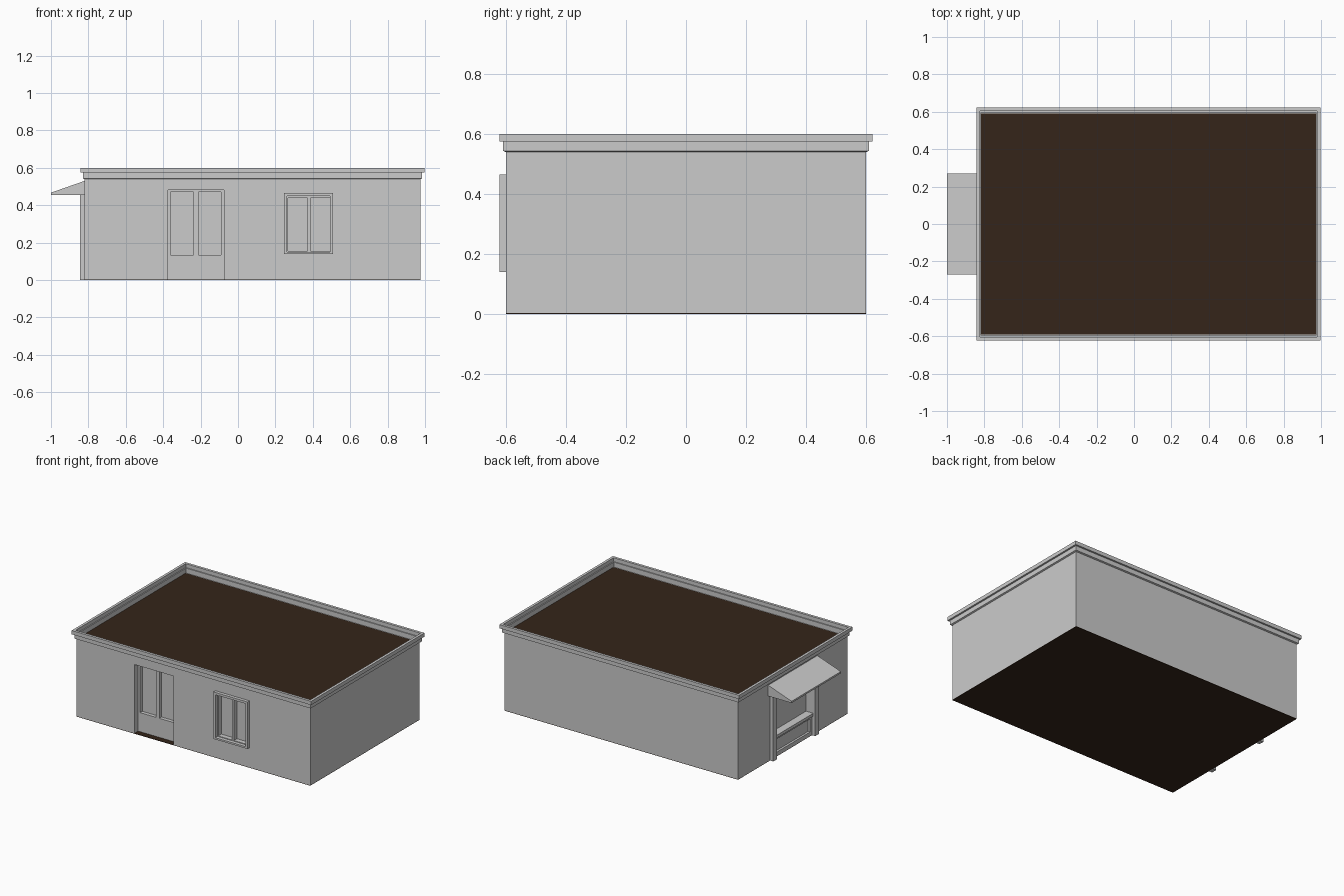
import bpy, bmesh

if "Cube" in bpy.data.objects:
    bpy.data.objects.remove(bpy.data.objects["Cube"])

X0, X1, Y = -0.82, 0.975, 0.6      # wall footprint


def mesh_object(name, bm, mat=None):
    bmesh.ops.recalc_face_normals(bm, faces=bm.faces)
    me = bpy.data.meshes.new(name)
    bm.to_mesh(me)
    bm.free()
    ob = bpy.data.objects.new(name, me)
    bpy.context.collection.objects.link(ob)
    if mat:
        me.materials.append(mat)
    return ob


def add_box(bm, x0, x1, y0, y1, z0, z1):
    vs = bmesh.ops.create_cube(bm, size=1)["verts"]
    for v in vs:
        v.co = (x1 if v.co.x > 0 else x0, y1 if v.co.y > 0 else y0, z1 if v.co.z > 0 else z0)


def boxes(name, *dims, mat=None):
    bm = bmesh.new()
    for d in dims:
        add_box(bm, *d)
    return mesh_object(name, bm, mat)


def front_frame(name, x0, x1, z0, z1, y0, y1, side, top, bottom, mullion=0):
    """Rectangular frame facing the front, with an optional centre mullion."""
    parts = [(x0, x0 + side, y0, y1, z0, z1), (x1 - side, x1, y0, y1, z0, z1),
             (x0 + side, x1 - side, y0, y1, z0, z0 + bottom),
             (x0 + side, x1 - side, y0, y1, z1 - top, z1)]
    if mullion:
        c = (x0 + x1) / 2
        parts.append((c - mullion / 2, c + mullion / 2, y0, y1, z0 + bottom, z1 - top))
    return boxes(name, *parts)


def cut(target, name, *dims):
    cutter = boxes(name, dims)
    cutter.hide_render = True
    mod = target.modifiers.new(name, 'BOOLEAN')
    mod.operation, mod.solver, mod.object = 'DIFFERENCE', 'EXACT', cutter
    bpy.context.view_layer.objects.active = target
    bpy.ops.object.modifier_apply(modifier=name)
    bpy.data.objects.remove(cutter)


brown = bpy.data.materials.new("dark_brown")
brown.diffuse_color = (0.035, 0.018, 0.010, 1)
brown.use_nodes = True
brown.node_tree.nodes["Principled BSDF"].inputs["Base Color"].default_value = brown.diffuse_color

# Walls with door, window and counter openings
walls = boxes("walls", (X0, X1, -Y, Y, 0.003, 0.54))
cut(walls, "door_cut", -0.375, -0.075, -0.7, -0.535, -0.1, 0.48)
cut(walls, "window_cut", 0.262, 0.497, -0.7, -0.565, 0.15, 0.45)
cut(walls, "counter_cut", -0.9, -0.775, -0.21, 0.21, 0.15, 0.45)
cut(walls, "counter_panel_cut", -0.9, -0.805, -0.19, 0.19, 0.03, 0.12)

# Floor and roof
boxes("floor", (X0, X1, -Y, Y, 0, 0.003), mat=brown)
boxes("roof", (X0, X1, -0.592, 0.592, 0.536, 0.541), mat=brown)

# Stepped cornice: (outward offset, height) profile swept round the walls
profile = [(-0.003, 0.538), (0.01, 0.543), (0.01, 0.574), (0.022, 0.574),
           (0.022, 0.6), (0.004, 0.6), (0.004, 0.574), (-0.003, 0.574)]
bm = bmesh.new()
rings = [[bm.verts.new((x, y, z)) for x, y in
          ((X0 - o, -Y - o), (X1 + o, -Y - o), (X1 + o, Y + o), (X0 - o, Y + o))]
         for o, z in profile]
for i, a in enumerate(rings):
    b = rings[(i + 1) % len(rings)]
    for k in range(4):
        n = (k + 1) % 4
        bm.faces.new((a[k], a[n], b[n], b[k]))
mesh_object("cornice", bm)

# Double door: leaf with two sunken panes
front_frame("door_leaf", -0.375, -0.075, 0.003, 0.48, -0.56, -0.535,
            0.015, 0.01, 0.132, mullion=0.026)

# Window: raised surround and sash with two panes
front_frame("window_surround", 0.246, 0.508, 0.139, 0.465, -0.622, -0.595,
            0.016, 0.016, 0.012)
front_frame("window_sash", 0.262, 0.497, 0.15, 0.45, -0.598, -0.565,
            0.006, 0.011, 0.006, mullion=0.016)

# Serving counter: posts and ledge
for s, label in ((1, "back"), (-1, "front")):
    boxes(label + "_awning_post",
          (-0.845, X0 + 0.002, min(s * 0.21, s * 0.25), max(s * 0.21, s * 0.25), 0, 0.47))
boxes("counter_ledge", (-0.83, -0.775, -0.21, 0.21, 0.135, 0.155))

# Sloping awning wedge
bm = bmesh.new()
side = [bm.verts.new((x, -0.27, z)) for x, z in
        ((-1, 0.455), (X0, 0.455), (X0, 0.53), (-1, 0.467))]
face = bm.faces.new(side)
ext = bmesh.ops.extrude_face_region(bm, geom=[face], use_keep_orig=True)
bmesh.ops.translate(bm, vec=(0, 0.54, 0),
                    verts=[e for e in ext["geom"] if isinstance(e, bmesh.types.BMVert)])
mesh_object("awning", bm)
